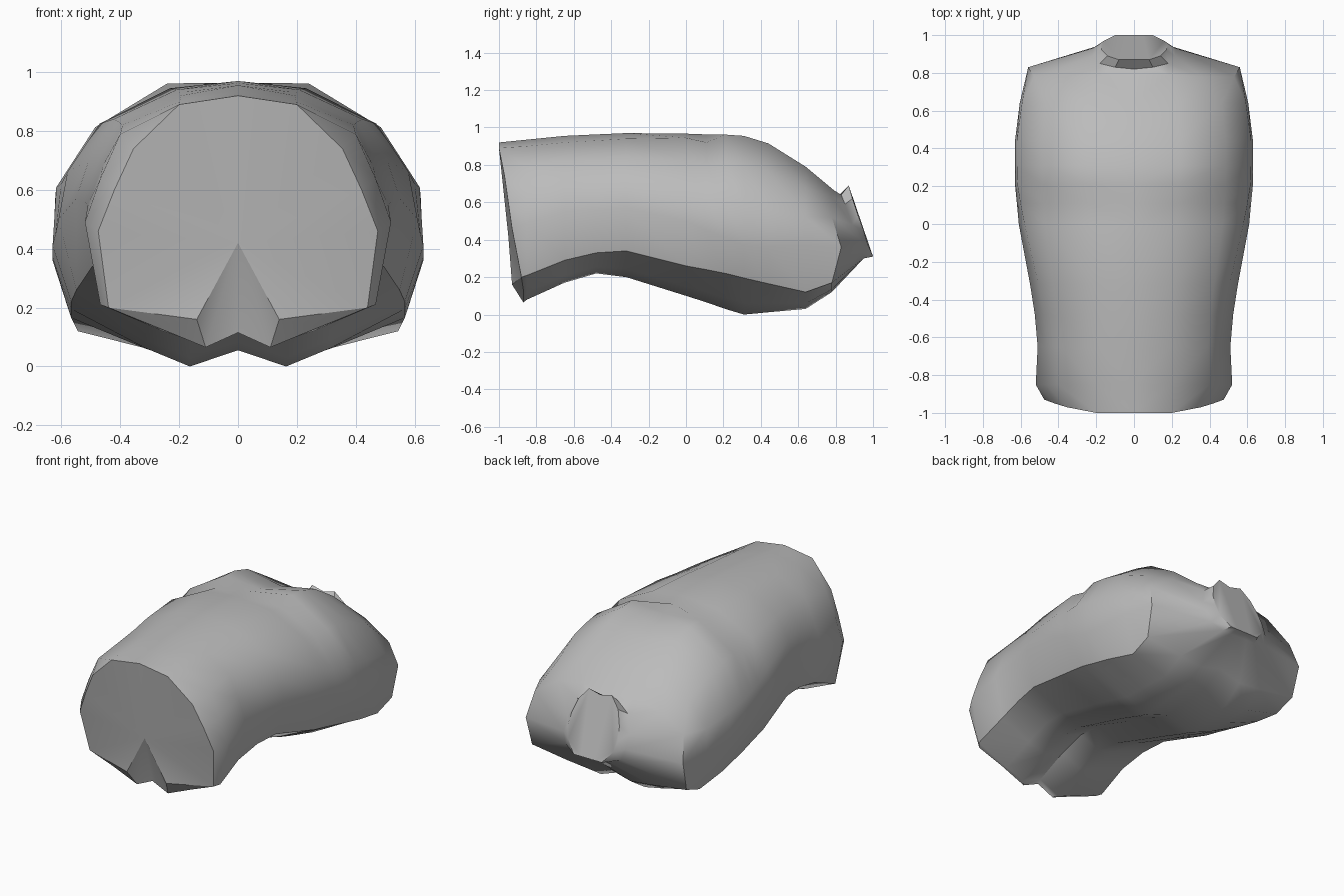
import bpy
import bmesh
import math

if "Cube" in bpy.data.objects:
    bpy.data.objects.remove(bpy.data.objects["Cube"])

# one flat grey for the whole body
grey = bpy.data.materials.new("plain_grey")
grey.use_nodes = True
grey.diffuse_color = (0.5, 0.5, 0.5, 1)
grey.node_tree.nodes["Principled BSDF"].inputs["Base Color"].default_value = (0.5, 0.5, 0.5, 1)

# body stations: y, centre top, chest ridge, half width, flank fullness, side, lower crease, lobe
stations = [
    (-.85, .935, .90, .52, .90, .49, .21, .08),
    (-.65, .955, .92, .51, .90, .55, .29, .17),
    (-.48, .963, .93, .525, .91, .56, .33, .22),
    (-.32, .97, .94, .55, .92, .57, .34, .20),
    (0, .967, .945, .61, .95, .50, .26, .10),
    (.11, .963, .92, .62, .97, .45, .24, .065),
    (.21, .94, .962, .63, .98, .41, .22, .03),
    (.31, .91, .955, .63, .985, .37, .195, 0),
    (.44, .87, .915, .63, .985, .36, .165, .012),
    (.64, .765, .79, .605, .98, .37, .12, .03),
]

# waist cut, slanted back toward the underside
waist_rim = [
    (0, -1, .92), (.20, -1, .89), (.355, -.97, .74), (.42, -.95, .60),
    (.475, -.93, .46), (.44, -.88, .20), (.28, -.87, .135),
    (.11, -.87, .065), (0, -.87, .115),
]

# shoulder line, then neck base and neck cut
shoulder = [
    (0, .79, .65), (.18, .79, .665), (.36, .78, .63), (.53, .78, .52),
    (.56, .83, .36), (.55, .78, .17), (.30, .78, .135), (.15, .78, .12),
    (0, .78, .16),
]
neck_base = [
    (0, .82, .64), (.10, .83, .64), (.18, .85, .59), (.22, .89, .48),
    (.22, .93, .40), (.20, .94, .33), (.12, .95, .30), (.06, .95, .30),
    (0, .95, .30),
]
neck_rim = [
    (0, .87, .67), (.08, .87, .69), (.14, .89, .62), (.17, .92, .53),
    (.18, .95, .45), (.16, .97, .38), (.10, 1, .31), (.05, 1, .31),
    (0, 1, .31),
]


def half_section(y, top, ridge, width, flank, side, crease, lobe):
    """Half of a cross-section, from the chest centre to the spine groove."""
    rise = ridge - side
    return [
        (0, y, top),
        (width * .38, y, ridge),
        (width * .77, y, side + rise * .73),
        (width * flank, y, side + rise * .36),
        (width, y, side),
        (width * .9, y, crease),
        (width * .5, y, lobe + (crease - lobe) * .32),
        (width * .26, y, lobe),
        (0, y, lobe + .055),
    ]


# loft the half body through all sections
bm = bmesh.new()
sections = [waist_rim] + [half_section(*s) for s in stations]
sections += [shoulder, neck_base, neck_rim]
rings = [[bm.verts.new(p) for p in section] for section in sections]
for a, b in zip(rings, rings[1:]):
    for i in range(len(a) - 1):
        bm.faces.new((a[i], a[i + 1], b[i + 1], b[i]))

# waist cap with its cleft
rim = rings[0]
hub = bm.verts.new((0, -.95, .42))
dimple = bm.verts.new((.14, -.93, .16))
for i in range(5):
    bm.faces.new((hub, rim[i + 1], rim[i]))
bm.faces.new((hub, dimple, rim[5]))
bm.faces.new((dimple, rim[6], rim[5]))
bm.faces.new((dimple, rim[7], rim[6]))
bm.faces.new((hub, rim[7], dimple))
bm.faces.new((hub, rim[8], rim[7]))

# neck cap
bm.faces.new(rings[-1])
bmesh.ops.recalc_face_normals(bm, faces=bm.faces)

# mirror the half across the middle and weld it
copy = bmesh.ops.duplicate(bm, geom=bm.verts[:] + bm.edges[:] + bm.faces[:])["geom"]
other = [g for g in copy if isinstance(g, bmesh.types.BMVert)]
for v in other:
    v.co.x = -v.co.x
bmesh.ops.remove_doubles(bm, verts=bm.verts, dist=.0001)
bmesh.ops.recalc_face_normals(bm, faces=bm.faces)

mesh = bpy.data.meshes.new("torso")
bm.to_mesh(mesh)
bm.free()
mesh.materials.append(grey)
torso = bpy.data.objects.new("torso", mesh)
bpy.context.collection.objects.link(torso)

# smooth skin with crisp cut edges
bpy.ops.object.select_all(action="DESELECT")
torso.select_set(True)
bpy.context.view_layer.objects.active = torso
bpy.ops.object.shade_smooth_by_angle(angle=math.radians(40))
